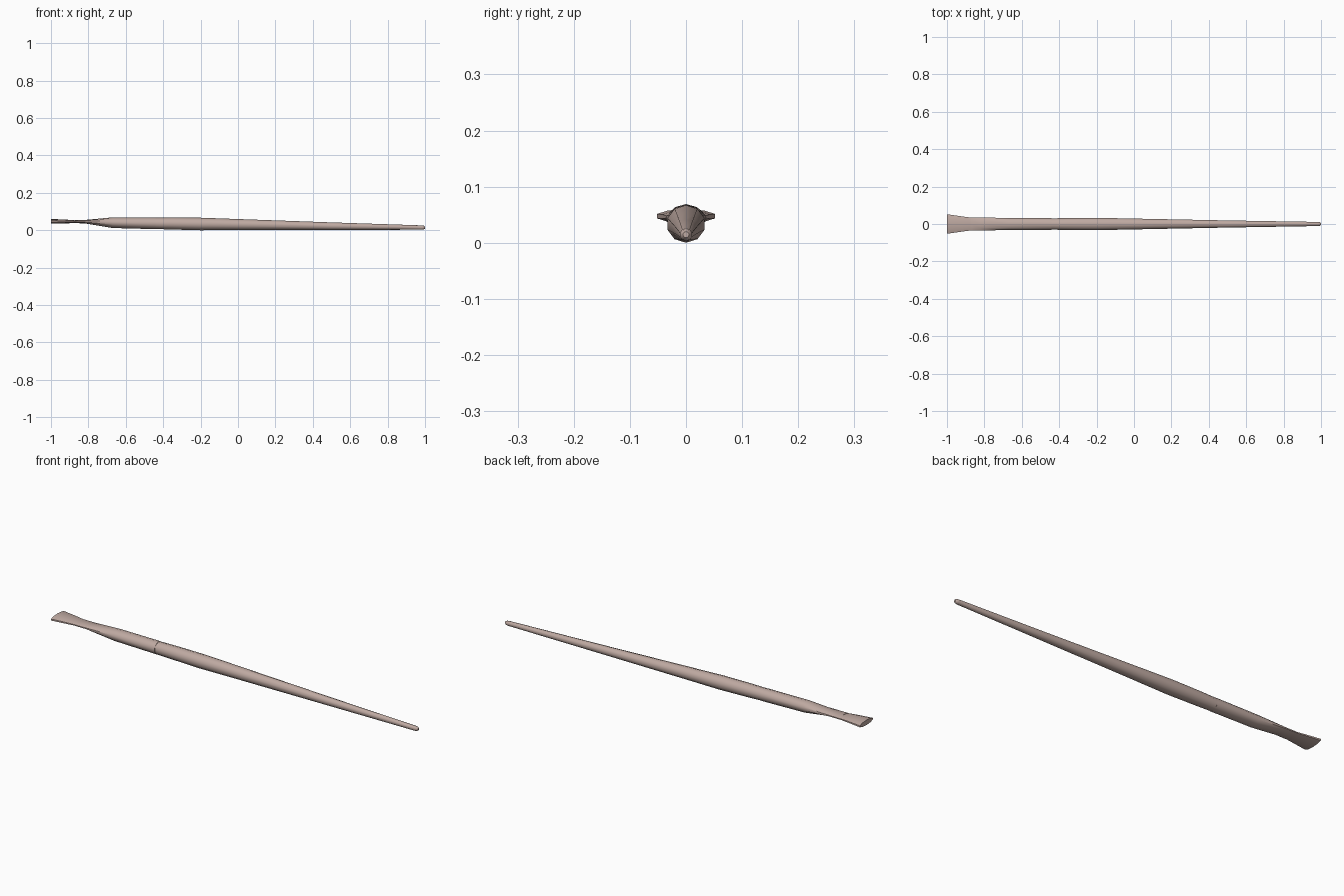
import bpy, bmesh, math

if "Cube" in bpy.data.objects:
    bpy.data.objects.remove(bpy.data.objects["Cube"])

SIDES = 10
mat = bpy.data.materials.new("brush_brown")
mat.diffuse_color = (0.52, 0.40, 0.36, 1)
mat.use_nodes = True
mat.node_tree.nodes["Principled BSDF"].inputs["Base Color"].default_value = mat.diffuse_color


def loft(name, stations):
    """Skin ten-sided rings; each station is (x, bottom z, top z, half width)."""
    bm = bmesh.new()
    rings = []
    for x, z0, z1, hw in stations:
        ry = hw / math.cos(math.radians(18))
        zc, rz = (z0 + z1) / 2, (z1 - z0) / 2
        ring = []
        for i in range(SIDES):
            a = math.pi / 2 + 2 * math.pi * i / SIDES
            ring.append(bm.verts.new((x, ry * math.cos(a), zc + rz * math.sin(a))))
        rings.append(ring)
    for a, b in zip(rings, rings[1:]):
        for i in range(SIDES):
            j = (i + 1) % SIDES
            bm.faces.new((a[i], a[j], b[j], b[i]))
    bm.faces.new(rings[0])
    bm.faces.new(rings[-1])
    bmesh.ops.recalc_face_normals(bm, faces=bm.faces)
    me = bpy.data.meshes.new(name)
    bm.to_mesh(me)
    bm.free()
    ob = bpy.data.objects.new(name, me)
    bpy.context.collection.objects.link(ob)
    me.materials.append(mat)
    bpy.ops.object.select_all(action='DESELECT')
    ob.select_set(True)
    bpy.context.view_layer.objects.active = ob
    bpy.ops.object.shade_smooth_by_angle(angle=math.radians(40))
    return ob


# Long tapering wooden handle with a rounded end
loft("handle", [
    (-0.445, 0.007, 0.067, 0.030),
    (-0.35, 0.004, 0.068, 0.032),
    (-0.20, 0.000, 0.067, 0.033),
    (0.00, 0.001, 0.060, 0.029),
    (0.50, 0.002, 0.042, 0.019),
    (0.985, 0.003, 0.026, 0.011),
    (0.995, 0.005, 0.024, 0.009),
    (1.00, 0.009, 0.020, 0.005),
])

# Ferrule, round at the handle and pinched flat at the hair
loft("ferrule", [
    (-0.875, 0.038, 0.054, 0.036),
    (-0.82, 0.037, 0.055, 0.035),
    (-0.67, 0.012, 0.069, 0.032),
    (-0.44, 0.006, 0.068, 0.031),
])

# Flared flat bristles
loft("bristles", [
    (-1.00, 0.035, 0.060, 0.052),
    (-0.93, 0.036, 0.058, 0.042),
    (-0.87, 0.039, 0.053, 0.034),
])
